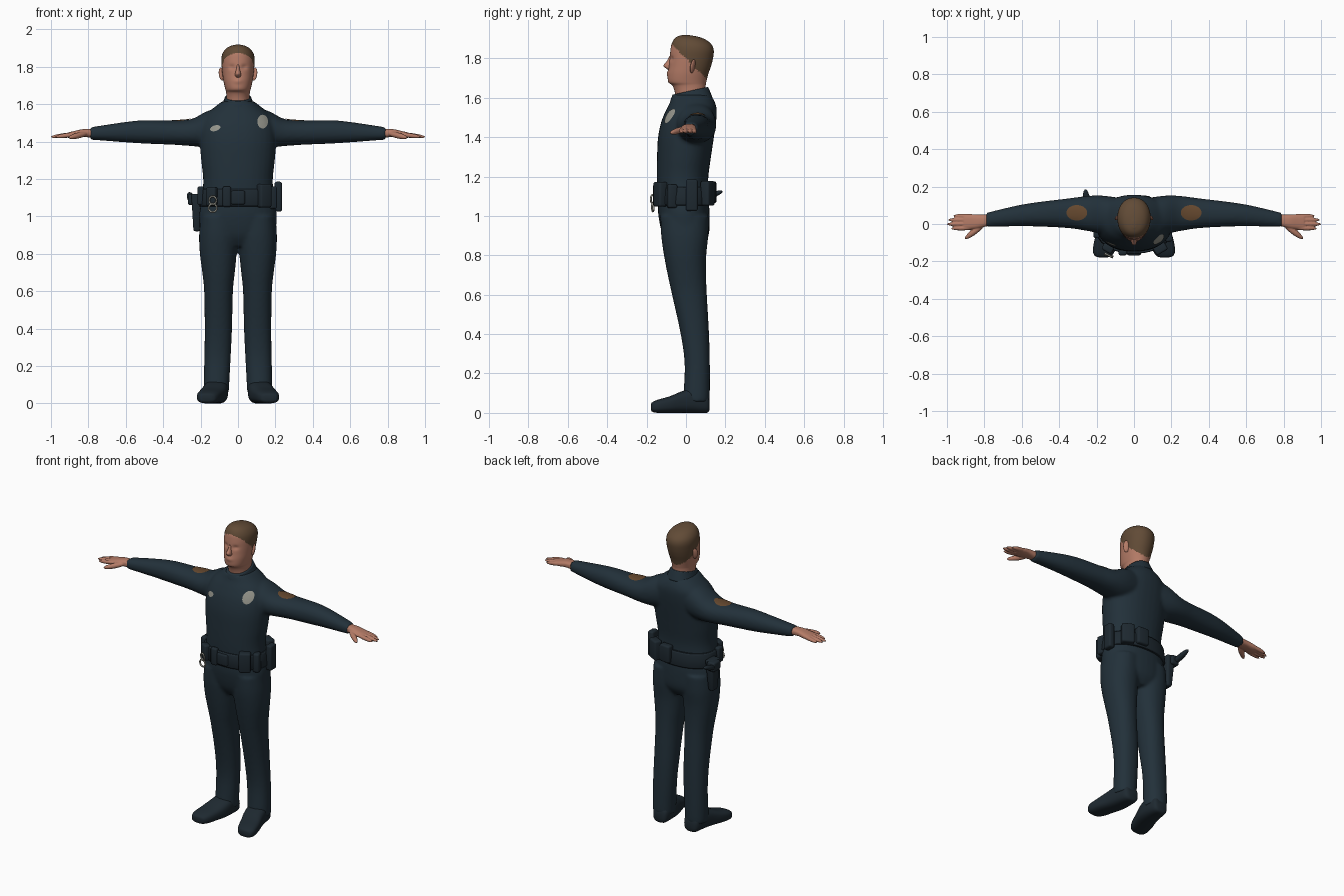
import bpy, bmesh
from math import cos, sin, pi, exp, sqrt, radians, copysign
from mathutils import Matrix, Vector

cube = bpy.data.objects.get("Cube")
if cube:
    bpy.data.objects.remove(cube, do_unlink=True)


def material(name, *rgb):
    m = bpy.data.materials.new(name)
    m.use_nodes = True
    m.diffuse_color = (*rgb, 1)
    bsdf = next(n for n in m.node_tree.nodes if n.type == 'BSDF_PRINCIPLED')
    bsdf.inputs["Base Color"].default_value = (*rgb, 1)
    return m


NAVY = material("navy cloth", .016, .030, .042)
BLACK = material("dark leather", .013, .022, .030)
SKIN = material("skin", .46, .20, .135)
HAIR = material("brown hair", .12, .07, .037)
PATCH = material("brown patch", .13, .065, .028)
SILVER = material("dull silver", .30, .30, .26)


def finish(name, bm, *mats):
    bmesh.ops.recalc_face_normals(bm, faces=bm.faces)
    for f in bm.faces:
        f.smooth = True
    mesh = bpy.data.meshes.new(name)
    bm.to_mesh(mesh)
    bm.free()
    ob = bpy.data.objects.new(name, mesh)
    bpy.context.collection.objects.link(ob)
    for m in mats:
        mesh.materials.append(m)
    return ob


def spline(rows, steps):
    """Smoothly interpolate the sections."""
    out = []
    for i in range(len(rows) - 1):
        p = [rows[max(0, min(len(rows) - 1, i + k))] for k in (-1, 0, 1, 2)]
        for s in range(steps):
            t = s / steps
            out.append([b + .5 * t * (c - a + t * (2*a - 5*b + 4*c - d + t * (3*(b - c) + d - a)))
                        for a, b, c, d in zip(*p)])
    return out + [list(rows[-1])]


def loft(bm, rows, axis='z', power=2.2, both=False, segs=32, steps=4):
    """Rounded sections; a row is the station, then low and high of the other two axes."""
    k = 'xyz'.index(axis)
    made = []
    for sign in ((1, -1) if both else (1,)):
        rings = []
        for t, a0, a1, b0, b1 in spline(rows, steps):
            ring = []
            for i in range(segs):
                w = 2 * pi * i / segs
                ca, sa = (copysign(abs(v) ** (2 / power), v) for v in (cos(w), sin(w)))
                co = [(a0 + a1 + (a1 - a0) * ca) / 2, (b0 + b1 + (b1 - b0) * sa) / 2]
                co.insert(k, t)
                ring.append(bm.verts.new((co[0] * sign, co[1], co[2])))
            rings.append(ring)
        for r, q in zip(rings, rings[1:]):
            for i in range(segs):
                j = (i + 1) % segs
                bm.faces.new((r[i], r[j], q[j], q[i]))
        bm.faces.new(rings[0])
        bm.faces.new(rings[-1])
        made += sum(rings, [])
    return made


def sym(*rows):
    """Rows of height, half width, front and back."""
    return [(z, -w, w, f, b) for z, w, f, b in rows]


def capsule(bm, start, end, radius, flat=1, both=False):
    """Stretched ball between two points."""
    for sign in ((1, -1) if both else (1,)):
        p, q = (Vector((v[0] * sign, v[1], v[2])) for v in (start, end))
        d = q - p
        m = (Matrix.Translation((p + q) / 2) @ d.to_track_quat('Z', 'Y').to_matrix().to_4x4()
             @ Matrix.Diagonal((radius, radius * flat, d.length / 2, 1)))
        bmesh.ops.create_uvsphere(bm, u_segments=16, v_segments=12, radius=1, matrix=m)


def box(bm, loc, size, turn=0, taper=1):
    """Box turned about z, with its bottom tapered."""
    m = Matrix.Translation(loc) @ Matrix.Rotation(radians(turn), 4, 'Z')
    verts = bmesh.ops.create_cube(bm, size=1)['verts']
    for v in verts:
        s = taper if v.co.z < 0 else 1
        v.co = m @ Vector((v.co.x * size[0] * s, v.co.y * size[1] * s, v.co.z * size[2]))


def fuse(ob, voxel, smooth):
    r = ob.modifiers.new("Fuse", 'REMESH')
    r.mode, r.voxel_size, r.use_smooth_shade = 'VOXEL', voxel, True
    s = ob.modifiers.new("Soften", 'SMOOTH')
    s.factor, s.iterations = .5, smooth


# Shirt, sleeves and trousers fused into one garment
bm = bmesh.new()
loft(bm, sym((.84, .10, -.08, .08), (.90, .19, -.118, .115), (1.0, .207, -.14, .12),
             (1.08, .196, -.143, .116), (1.19, .186, -.148, .113), (1.3, .197, -.147, .127),
             (1.4, .204, -.142, .142), (1.48, .20, -.125, .153), (1.54, .175, -.10, .156),
             (1.58, .13, -.08, .146), (1.615, .085, -.07, .125)))
loft(bm, [(.08, -.04, .14, 1.38, 1.59), (.17, -.05, .152, 1.37, 1.56), (.25, -.037, .15, 1.376, 1.52),
          (.35, -.022, .137, 1.383, 1.512), (.5, -.014, .119, 1.389, 1.514),
          (.62, -.012, .10, 1.397, 1.502), (.79, -.016, .06, 1.41, 1.476)], 'x', both=True)
loft(bm, [(1.0, .0, .2, -.13, .115), (.9, .0, .208, -.126, .113), (.8, .007, .204, -.112, .103),
          (.7, .017, .191, -.093, .102), (.6, .027, .181, -.071, .106), (.4, .032, .178, -.027, .117),
          (.25, .039, .18, -.007, .121), (.1, .047, .183, -.012, .121), (.055, .05, .18, -.01, .118)],
     both=True)
uniform = finish("uniform", bm, NAVY)
fuse(uniform, .01, 4)

# Collar, higher at the nape
bm = bmesh.new()
for v in loft(bm, sym((1.575, .095, -.085, .135), (1.61, .08, -.078, .122), (1.635, .07, -.068, .112))):
    v.co.z += .22 * (v.co.y - .02)
finish("collar", bm, NAVY)

# Shoes
bm = bmesh.new()
loft(bm, [(.12, .08, .14, .015, .06), (.105, .062, .16, .0, .1), (.04, .053, .178, 0, .125),
          (-.02, .058, .192, 0, .11), (-.08, .078, .21, 0, .085), (-.14, .1, .22, 0, .068),
          (-.17, .12, .21, .005, .055), (-.178, .14, .19, .015, .045)], 'y', 2.8, both=True)
finish("shoes", bm, BLACK)

# Hands
bm = bmesh.new()
loft(bm, [(.77, -.008, .05, 1.42, 1.468), (.83, -.022, .05, 1.424, 1.466),
          (.88, -.028, .053, 1.42, 1.455), (.91, -.026, .05, 1.42, 1.448)], 'x', 2.6, both=True)
for y, tip in ((-.02, .978), (.001, 1.002), (.022, .994), (.041, .967)):
    capsule(bm, (.85, y, 1.442), (tip, y * 1.1 - .002, 1.424), .0125, both=True)
capsule(bm, (.80, .0, 1.445), (.905, -.08, 1.42), .016, both=True)
fuse(finish("hands", bm, SKIN), .004, 2)

# Head and neck, with shallow eye sockets and raised lips
bm = bmesh.new()
skull = loft(bm, sym((1.56, .07, -.05, .105), (1.62, .063, -.055, .10), (1.66, .063, -.068, .10),
                     (1.68, .068, -.09, .103), (1.72, .077, -.092, .113), (1.76, .083, -.087, .127),
                     (1.80, .087, -.083, .137), (1.84, .089, -.079, .141), (1.87, .083, -.074, .13),
                     (1.895, .066, -.062, .10), (1.91, .042, -.045, .06), (1.918, .012, -.02, .015)),
             power=2.1, segs=72, steps=6)
for v in skull:
    if v.co.y < 0:
        x, z = abs(v.co.x), v.co.z
        v.co.y += .009 * exp(-((x - .033) / .016) ** 2 - ((z - 1.798) / .012) ** 2)
        v.co.y -= .006 * exp(-(x / .022) ** 2 - ((z - 1.722) / .012) ** 2)
for f in bm.faces:
    c = f.calc_center_median()
    f.material_index = int(c.z > max(1.685, 1.80 - c.y))
finish("head", bm, SKIN, HAIR)

# Nose and ears
bm = bmesh.new()
loft(bm, sym((1.742, .008, -.092, -.06), (1.75, .016, -.103, -.06), (1.764, .015, -.114, -.06),
             (1.785, .01, -.098, -.06), (1.812, .006, -.083, -.06)), segs=16)
capsule(bm, (.083, .028, 1.725), (.092, .04, 1.795), .018, .45, both=True)
finish("nose_and_ears", bm, SKIN)

# Duty belt with pouches
bm = bmesh.new()
loft(bm, sym((1.055, .2, -.15, .128), (1.062, .208, -.157, .134), (1.138, .2, -.158, .13),
             (1.145, .193, -.15, .124)), steps=2, segs=48)
finish("belt", bm, BLACK)

bm = bmesh.new()
for loc, size, turn in (
        ((.215, .03, 1.105), (.04, .06, .16), 0), ((.14, -.13, 1.11), (.07, .05, .125), 30),
        ((.185, -.07, 1.10), (.04, .05, .12), 15), ((0, -.157, 1.10), (.075, .022, .075), 0),
        ((-.06, -.153, 1.105), (.045, .03, .11), 0), ((-.14, -.13, 1.105), (.06, .04, .10), -30),
        ((.14, .11, 1.115), (.075, .05, .125), -28), ((.05, .13, 1.12), (.075, .045, .11), -5),
        ((-.20, -.05, 1.11), (.035, .05, .10), 0)):
    box(bm, loc, size, turn)
box(bm, (-.22, .04, 1.02), (.06, .085, .20), taper=.6)
box(bm, (-.24, .06, 1.09), (.055, .07, .06))
pouches = finish("pouches_and_holster", bm, BLACK)
bevel = pouches.modifiers.new("Rounded", 'BEVEL')
bevel.width, bevel.segments = .012, 3

# Sidearm grip behind the holster
bm = bmesh.new()
capsule(bm, (-.245, .05, 1.075), (-.26, .185, 1.125), .02, .8)
finish("sidearm_grip", bm, BLACK)

# Handcuffs
for i, z in enumerate((1.085, 1.045)):
    bpy.ops.mesh.primitive_torus_add(location=(-.135, -.168, z), rotation=(pi / 2, 0, -.5 + i * .3),
                                     major_radius=.022, minor_radius=.005,
                                     major_segments=24, minor_segments=8)
    cuff = bpy.context.object
    cuff.name = "handcuff_" + ("upper", "lower")[i]
    cuff.data.materials.append(SILVER)
    bpy.ops.object.shade_smooth()


# Thin plates laid onto the garment
def plate(name, mat, loc, ru, rv, axis, tilt=0):
    bm = bmesh.new()
    bmesh.ops.create_grid(bm, x_segments=10, y_segments=10, size=1)
    for v in bm.verts:
        x, y, _ = v.co
        u, w = ru * x * sqrt(1 - y * y / 2), rv * y * sqrt(1 - x * x / 2)
        u, w = u * cos(tilt) - w * sin(tilt), u * sin(tilt) + w * cos(tilt)
        v.co = Vector(loc) + (Vector((u, 0, w)) if axis == 'y' else Vector((u, w, 0)))
    ob = finish(name, bm, mat)
    s = ob.modifiers.new("Lay on", 'SHRINKWRAP')
    s.target, s.wrap_method, s.wrap_mode = uniform, 'PROJECT', 'ABOVE_SURFACE'
    s.use_project_y, s.use_project_z = axis == 'y', axis == 'z'
    s.use_positive_direction, s.use_negative_direction = axis == 'y', axis == 'z'
    s.offset = .004


plate("chest_badge", SILVER, (.13, -.3, 1.505), .028, .036, 'y')
plate("name_plate", SILVER, (-.12, -.3, 1.47), .028, .015, 'y', .3)
for side, x in (("left", .305), ("right", -.305)):
    plate(side + "_shoulder_patch", PATCH, (x, .06, 1.8), .056, .04, 'z')
